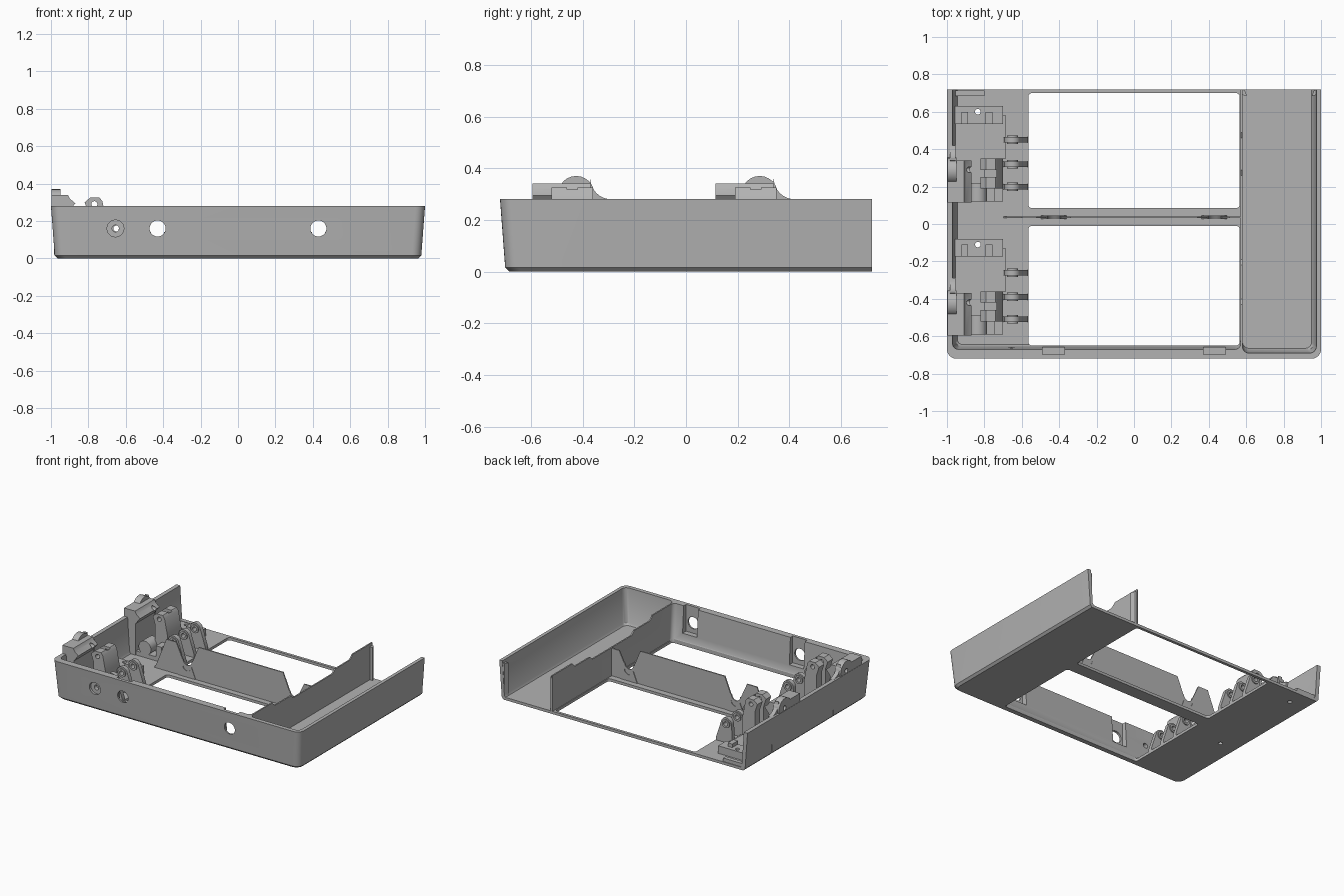
import bpy, bmesh
from math import sin, cos, pi, radians

cube = bpy.data.objects.get("Cube")
if cube:
    bpy.data.objects.remove(cube, do_unlink=True)

grey = bpy.data.materials.new("plain grey")
grey.use_nodes = True
grey.diffuse_color = (0.45, 0.45, 0.45, 1)
grey.node_tree.nodes["Principled BSDF"].inputs["Base Color"].default_value = grey.diffuse_color


def arc(cx, cy, r, a, b, n=8):
    return [(cx + r * cos(radians(a + (b - a) * i / n)),
             cy + r * sin(radians(a + (b - a) * i / n))) for i in range(n + 1)]


def rounded(x0, x1, y0, y1, front=0.0, back=0.0):
    """Rectangle outline with separately rounded front and back corners."""
    pts = []
    for x, y, r, a in ((x0, y0, front, 180), (x1, y0, front, 270),
                       (x1, y1, back, 0), (x0, y1, back, 90)):
        cx = x + r if x == x0 else x - r
        cy = y + r if y == y0 else y - r
        pts += arc(cx, cy, r, a, a + 90, 6) if r else [(x, y)]
    return pts


def loft(name, rings):
    """Skin a stack of matching 3D rings and cap both ends."""
    bm = bmesh.new()
    loops = [[bm.verts.new(p) for p in ring] for ring in rings]
    n = len(loops[0])
    for low, high in zip(loops, loops[1:]):
        for i in range(n):
            j = (i + 1) % n
            bm.faces.new((low[i], low[j], high[j], high[i]))
    bm.faces.new(loops[0][::-1])
    bm.faces.new(loops[-1])
    bmesh.ops.recalc_face_normals(bm, faces=bm.faces)
    mesh = bpy.data.meshes.new(name)
    bm.to_mesh(mesh)
    bm.free()
    mesh.materials.append(grey)
    obj = bpy.data.objects.new(name, mesh)
    bpy.context.collection.objects.link(obj)
    return obj


def prism(name, axis, pts, a, b):
    """Extrude an outline along an axis between a and b."""
    place = {"x": lambda p, d: (d, p[0], p[1]),
             "y": lambda p, d: (p[0], d, p[1]),
             "z": lambda p, d: (p[0], p[1], d)}[axis]
    return loft(name, [[place(p, d) for p in pts] for d in (a, b)])


def box(name, x0, x1, y0, y1, z0, z1):
    return prism(name, "z", rounded(x0, x1, y0, y1), z0, z1)


def rod(name, axis, cx, cy, r, a, b):
    return prism(name, axis, arc(cx, cy, r, 0, 345, 23), a, b)


def cut(obj, *cutters):
    """Subtract the cutters and remove them."""
    bpy.context.view_layer.objects.active = obj
    for c in cutters:
        mod = obj.modifiers.new("cut", "BOOLEAN")
        mod.operation, mod.solver, mod.object = "DIFFERENCE", "EXACT", c
        bpy.ops.object.modifier_apply(modifier=mod.name)
        bpy.data.objects.remove(c, do_unlink=True)
    return obj


# Tray shell: tapered walls, chamfered foot, open at the back
def tapered(name, x0, x1, y0, y1, r, levels, left=1, right=1):
    return loft(name, [[(x, y, z) for x, y in
                        rounded(x0 + i * left, x1 - i * right, y0 + i, y1, r)]
                       for z, i in levels])


tray = tapered("tray", -1, 1, -0.72, 0.72, 0.05,
               [(0, 0.035), (0.015, 0.02), (0.28, 0)])
inner = [(0.02, 0.025), (0.035, 0.016), (0.28, 0), (0.32, 0)]
cut(tray,
    tapered("main_cavity", -0.97, 0.57, -0.67, 0.8, 0.03, inner, right=0),
    tapered("side_cavity", 0.58, 0.975, -0.69, 0.8, 0.035, inner, left=0))

# Floor windows
for y0, y1 in ((-0.65, -0.01), (0.085, 0.70)):
    cut(tray, prism("window", "z", rounded(-0.565, 0.565, y0, y1, 0.02, 0.02), -0.1, 0.1))

# Shaft holes with inner slots in the front wall
for x in (-0.43, 0.43):
    cut(tray, rod("hole", "y", x, 0.16, 0.043, -0.8, -0.6),
        box("slot", x - 0.058, x + 0.058, -0.697, -0.6, 0.085, 0.3))
cut(tray, rod("counterbore", "y", -0.655, 0.16, 0.045, -0.8, -0.692),
    rod("pin_hole", "y", -0.655, 0.16, 0.018, -0.8, -0.6))
for y in (0.60, -0.11):
    cut(tray, rod("screw_hole", "z", -0.835, y, 0.015, -0.1, 0.1))

# Stepped top of the partition
step = [(-0.43, 0.32), (-0.43, 0.275), (-0.40, 0.25), (-0.22, 0.25), (-0.19, 0.225),
        (0.26, 0.225), (0.29, 0.25), (0.46, 0.25), (0.49, 0.275), (0.49, 0.32)]
cut(tray, prism("partition_step", "x", step, 0.55, 0.6))

# Thin centre divider with a shaft notch near each end
divider = [(-0.70, 0.015), (-0.68, 0.05), (-0.60, 0.25), (-0.52, 0.25)]
divider += [(-0.47, 0.14)] + arc(-0.43, 0.14, 0.035, 180, 360) + [(-0.39, 0.14)]
divider += [(-0.34, 0.26), (0.34, 0.26), (0.39, 0.14)]
divider += arc(0.43, 0.14, 0.035, 180, 360) + [(0.47, 0.14), (0.51, 0.22), (0.572, 0.22),
                                             (0.572, 0.015)]
prism("centre_divider", "y", divider, 0.032, 0.041)
for x in (-0.43, 0.43):
    collar = [(x - 0.07, 0.015), (x + 0.07, 0.015)] + arc(x, 0.10, 0.035, 0, -180)
    prism("notch_collar", "y", collar, 0.028, 0.045)

# Retaining ridges at the open end of the side bay, and a back corner ledge
for x, d in ((0.578, 1), (0.977, -1)):
    prism("end_ridge", "z", [(x, 0.72), (x, 0.69), (x + d * 0.026, 0.685),
                             (x + d * 0.014, 0.715)], 0.015, 0.26)
box("back_ledge", -0.97, -0.80, 0.685, 0.715, 0.015, 0.045)


# One hinge mechanism, repeated along the left wall
def mechanism(dy):
    def at(*ys):
        return [y + dy for y in ys]

    # Wall bracket with a hooked front edge and a rear fillet
    hook = [(-0.998, 0.27), (-0.998, 0.34), (-0.91, 0.34), (-0.90, 0.32), (-0.87, 0.295),
            (-0.89, 0.27), (-0.905, 0.25), (-0.905, 0.015), (-0.965, 0.015), (-0.965, 0.27)]
    bracket = prism("wall_bracket", "y", hook, *at(0.115, 0.34))
    hole = rod("bore", "x", 0.29 + dy, 0.30, 0.016, -1.1, -0.8)
    cut(bracket, hole)
    fillet = [(0.335, 0.02), (0.335, 0.335)] + arc(0.42, 0.36, 0.08, 180, 270) + [(0.42, 0.02)]
    prism("bracket_fillet", "x", [(y + dy, z) for y, z in fillet], -0.985, -0.955)
    wheel = rod("bracket_wheel", "x", 0.285 + dy, 0.30, 0.07, -0.998, -0.95)
    cut(wheel, rod("bore", "x", 0.29 + dy, 0.30, 0.016, -1.1, -0.8))

    # Base plate with a screw pad and two stops
    base = box("hinge_base", -0.97, -0.70, *at(0.12, 0.63), 0.015, 0.05)
    pad = box("screw_pad", -0.965, -0.70, *at(0.535, 0.63), 0.04, 0.075)
    for part in (base, pad):
        cut(part, rod("screw", "z", -0.835, 0.60 + dy, 0.015, -0.1, 0.2))
    for x in (-0.905, -0.775):
        box("stop", x - 0.018, x + 0.018, *at(0.535, 0.60), 0.07, 0.10)
    box("base_step", -0.71, -0.685, *at(0.35, 0.58), 0.015, 0.045)

    # Upright lever, slotted through the middle
    lever = [(-0.80, 0.015), (-0.80, 0.24), (-0.82, 0.30), (-0.79, 0.325), (-0.74, 0.325),
             (-0.725, 0.305), (-0.70, 0.18), (-0.70, 0.015)]
    arm = prism("lever", "y", lever, *at(0.19, 0.35))
    cut(arm, rod("bore", "y", -0.768, 0.29, 0.016, 0 + dy, 0.5 + dy),
        box("slot", -0.85, -0.735, *at(0.25, 0.29), 0.09, 0.4))
    rod("lever_roller", "y", -0.835, 0.09, 0.05, *at(0.12, 0.22))
    box("lever_foot", -0.745, -0.70, *at(0.12, 0.19), 0.015, 0.13)

    # Rounded ears carrying the pin
    ear = [(-0.70, 0.015), (-0.567, 0.015), (-0.567, 0.04)]
    ear += arc(-0.65, 0.16, 0.042, 25, 180)
    for y0, y1 in ((0.435, 0.465), (0.305, 0.335), (0.185, 0.215)):
        plate = prism("pin_ear", "y", ear, *at(y0, y1))
        boss = rod("ear_boss", "y", -0.65, 0.16, 0.03, *at(y0 - 0.008, y1 + 0.008))
        for part in (plate, boss):
            cut(part, rod("pin", "y", -0.65, 0.16, 0.016, dy, 0.6 + dy))


for offset in (0, -0.71):
    mechanism(offset)

# Smooth rounded parts, keep edges sharp
bpy.ops.object.select_all(action="DESELECT")
for obj in bpy.context.scene.objects:
    if obj.type == "MESH" and obj.data.materials and obj.data.materials[0] == grey:
        obj.select_set(True)
        bpy.context.view_layer.objects.active = obj
bpy.ops.object.shade_smooth_by_angle(angle=pi / 6)
